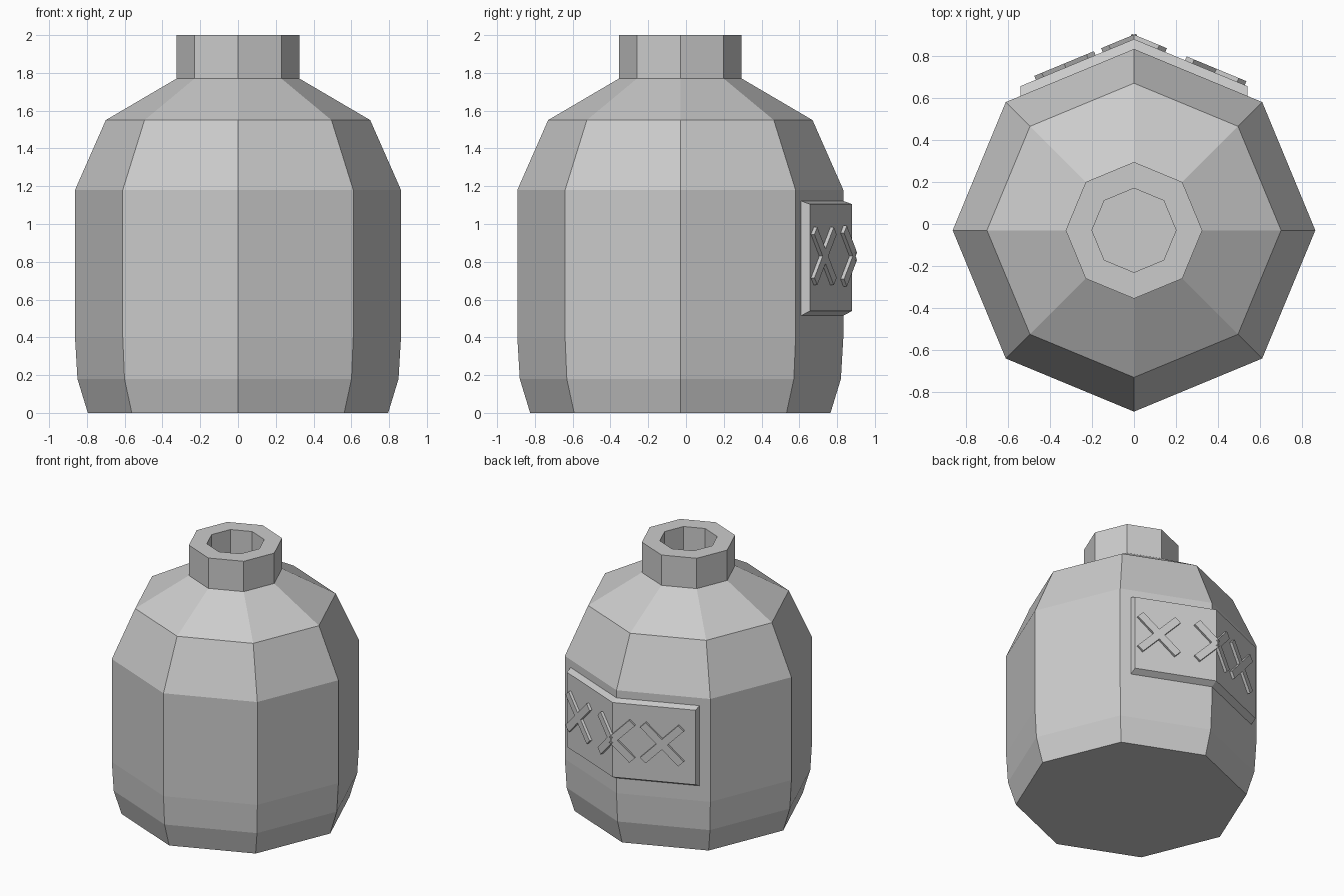
import bpy, bmesh, math
from mathutils import Matrix, Vector

old = bpy.data.objects.get("Cube")
if old:
    bpy.data.objects.remove(old)

CENTER_Y = -0.03
SLOPE = math.tan(math.radians(22.5))   # lean of the two back walls

clay = bpy.data.materials.new("grey_clay")
clay.use_nodes = True
GREY = (0.6, 0.6, 0.6, 1)
clay.diffuse_color = GREY
clay.node_tree.nodes["Principled BSDF"].inputs["Base Color"].default_value = GREY


def finish(bm, name):
    bmesh.ops.recalc_face_normals(bm, faces=bm.faces)
    mesh = bpy.data.meshes.new(name)
    bm.to_mesh(mesh)
    bm.free()
    mesh.materials.append(clay)
    obj = bpy.data.objects.new(name, mesh)
    bpy.context.collection.objects.link(obj)
    return obj


# Eight-sided jar: stacked rings up the wall, over the lip and down the mouth
profile = [(0.795, 0), (0.85, 0.18), (0.863, 0.4), (0.863, 1.18), (0.70, 1.55),
           (0.325, 1.77), (0.325, 2), (0.2, 2), (0.2, 1.72)]
bm = bmesh.new()
rings = []
for r, z in profile:
    angles = [i * math.pi / 4 for i in range(8)]
    rings.append([bm.verts.new((r * math.cos(a), CENTER_Y + r * math.sin(a), z))
                  for a in angles])
for low, high in zip(rings, rings[1:]):
    for i in range(8):
        j = (i + 1) % 8
        bm.faces.new((low[i], low[j], high[j], high[i]))
bm.faces.new(rings[0])
bm.faces.new(rings[-1])
finish(bm, "jar_body")

# Label folded round the back corner, with slanted top and bottom edges
bm = bmesh.new()
sections = []
for x in (-0.54, 0, 0.54):
    corners = [(0.825, 0.51), (0.88, 0.54), (0.88, 1.105), (0.825, 1.125)]
    sections.append([bm.verts.new((x, y - SLOPE * abs(x), z)) for y, z in corners])
for a, b in zip(sections, sections[1:]):
    for i in range(4):
        j = (i + 1) % 4
        bm.faces.new((a[i], a[j], b[j], b[i]))
bm.faces.new(sections[0])
bm.faces.new(sections[-1])
finish(bm, "back_label")


def strip(bm, x, z, tilt, side, start, end, width=0.055, depth=0.022):
    """Add a bar lying on one label face, running from start to end."""
    along = Vector((side, -SLOPE, 0)).normalized()
    out = Vector((side * SLOPE, 1, 0)).normalized()
    frame = Matrix((along, out, Vector((0, 0, 1)))).transposed().to_4x4()
    origin = Vector((x, 0.88 - SLOPE * abs(x), z)) + out * depth * 0.4
    place = (Matrix.Translation(origin) @ frame @ Matrix.Rotation(tilt, 4, 'Y')
             @ Matrix.Translation(((start + end) / 2, 0, 0))
             @ Matrix.Diagonal((end - start, depth, width, 1)))
    bmesh.ops.create_cube(bm, size=1, matrix=place)


# Crossed strips on each face, and one cross folded over the corner
for name, x, side in (("right_cross", -0.325, -1), ("left_cross", 0.385, 1)):
    bm = bmesh.new()
    for tilt in (-1, 1):
        strip(bm, x, 0.83, tilt * math.pi / 4, side, -0.19, 0.19)
    finish(bm, name)

bm = bmesh.new()
for side in (-1, 1):
    for tilt in (-1, 1):
        strip(bm, 0, 0.83, tilt * math.pi / 4, side, 0, 0.2)
finish(bm, "corner_cross")
